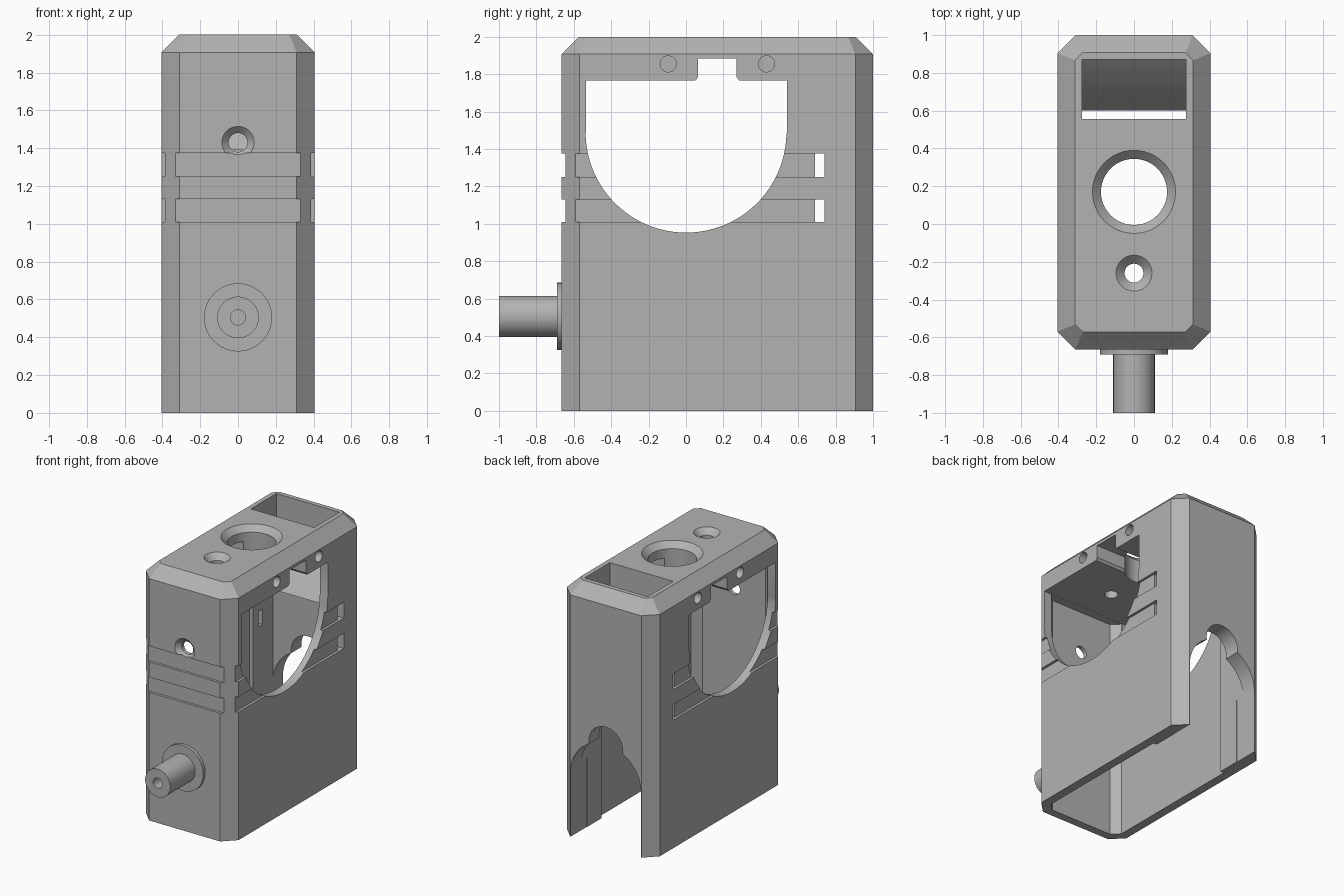
import bpy, bmesh, math
from mathutils import Vector, Matrix

cube = bpy.data.objects.get("Cube")
if cube:
    bpy.data.objects.remove(cube, do_unlink=True)

grey = bpy.data.materials.new("plain_grey")
grey.use_nodes = True
grey.diffuse_color = (0.45, 0.45, 0.45, 1)
grey.node_tree.nodes["Principled BSDF"].inputs["Base Color"].default_value = grey.diffuse_color


def finish(name, bm):
    bmesh.ops.recalc_face_normals(bm, faces=bm.faces[:])
    mesh = bpy.data.meshes.new(name)
    bm.to_mesh(mesh)
    bm.free()
    mesh.materials.append(grey)
    ob = bpy.data.objects.new(name, mesh)
    bpy.context.collection.objects.link(ob)
    return ob


def prism_mesh(pts, axis, lo, hi):
    """Extrude a flat outline along one axis."""
    place = {"x": lambda a, b, t: (t, a, b),
             "y": lambda a, b, t: (a, t, b),
             "z": lambda a, b, t: (a, b, t)}[axis]
    bm = bmesh.new()
    rings = [[bm.verts.new(place(a, b, t)) for a, b in pts] for t in (lo, hi)]
    n = len(pts)
    for ring in rings:
        bm.faces.new(ring)
    for i in range(n):
        j = (i + 1) % n
        bm.faces.new((rings[0][i], rings[0][j], rings[1][j], rings[1][i]))
    return bm


def prism(name, pts, axis, lo, hi):
    return finish(name, prism_mesh(pts, axis, lo, hi))


def box(name, x0, x1, y0, y1, z0, z1):
    return prism(name, [(x0, y0), (x1, y0), (x1, y1), (x0, y1)], "z", z0, z1)


def cone(name, start, end, r0, r1, seg=48):
    """Cylinder or cone between two points."""
    a, b = Vector(start), Vector(end)
    d = b - a
    bm = bmesh.new()
    m = Matrix.Translation((a + b) / 2) @ d.to_track_quat("Z", "Y").to_matrix().to_4x4()
    bmesh.ops.create_cone(bm, cap_ends=True, segments=seg, radius1=r0, radius2=r1,
                          depth=d.length, matrix=m)
    return finish(name, bm)


def arc(cx, cz, r, a0, a1, n=32):
    angles = [math.radians(a0 + (a1 - a0) * i / n) for i in range(n + 1)]
    return [(cx + r * math.cos(a), cz + r * math.sin(a)) for a in angles]


def octagon(x, y0, y1, c):
    return [(-x + c, y0), (x - c, y0), (x, y0 + c), (x, y1 - c),
            (x - c, y1), (-x + c, y1), (-x, y1 - c), (-x, y0 + c)]


def cut(target, cutter):
    cutter.hide_render = True
    mod = target.modifiers.new("cut", "BOOLEAN")
    mod.operation, mod.solver, mod.object = "DIFFERENCE", "EXACT", cutter
    dg = bpy.context.evaluated_depsgraph_get()
    mesh = bpy.data.meshes.new_from_object(target.evaluated_get(dg))
    target.modifiers.clear()
    target.data = mesh
    bpy.data.objects.remove(cutter, do_unlink=True)


# Housing shell with chamfered corners and top rim
bm = prism_mesh(octagon(0.405, -0.665, 1.0, 0.095), "z", 0, 2)
bmesh.ops.recalc_face_normals(bm, faces=bm.faces[:])
rim = [e for e in bm.edges if all(v.co.z > 1.99 for v in e.verts)]
bmesh.ops.bevel(bm, geom=rim, offset=0.093, segments=1, affect="EDGES")
housing = finish("housing", bm)

# Inner cavity, narrower toward the back
cut(housing, prism("cavity", octagon(0.335, -0.6, 0.62, 0.06)[:4] + [(0.335, 0.62), (-0.335, 0.62)]
                   + octagon(0.335, -0.6, 0.62, 0.06)[-1:], "z", -0.1, 1.765))
cut(housing, box("rear_cavity", -0.305, 0.305, 0.5, 0.872, -0.1, 1.765))

# Large rounded side windows with a notch above
window = [(-0.535, 1.766), (-0.535, 1.49)] + arc(0, 1.49, 0.537, 181, 359, 48) + [
    (0.54, 1.49), (0.54, 1.766), (0.285, 1.766), (0.27, 1.785), (0.27, 1.885),
    (0.065, 1.885), (0.065, 1.785), (0.05, 1.766)]
cut(housing, prism("window", window, "x", -0.6, 0.6))

# Strap grooves around the front and sides, with slots through the sides
for z0, z1 in ((1.01, 1.13), (1.25, 1.375)):
    cut(housing, box("front_groove", -0.5, 0.5, -0.8, -0.645, z0, z1))
    for s in (-1, 1):
        x0, x1 = sorted((s * 0.385, s * 0.6))
        cut(housing, box("side_groove", x0, x1, -0.8, 0.74, z0, z1))
    cut(housing, box("strap_slot", -0.6, 0.6, 0.69, 0.74, z0, z1))

# Round-topped doorway in the back
cut(housing, prism("doorway", [(0.308, -0.1)] + arc(0, 0.505, 0.308, 0, 180) + [(-0.308, -0.1)],
                   "y", 0.8, 1.1))
cut(housing, cone("doorway_crown", (0, 0.8, 0.8), (0, 1.1, 0.8), 0.147, 0.147))

# Top openings: pocket and two countersunk holes
cut(housing, box("pocket", -0.275, 0.275, 0.555, 0.87, 1.7, 2.1))
for y, r_out, r_in in ((0.17, 0.22, 0.175), (-0.26, 0.095, 0.05)):
    cut(housing, cone("top_hole", (0, y, 1.7), (0, y, 2.1), r_in, r_in))
    depth = r_out - r_in
    cut(housing, cone("top_sink", (0, y, 2 - depth), (0, y, 2.01), r_in, r_out + 0.01))

# Countersunk hole in the front
cut(housing, cone("front_hole", (0, -0.8, 1.43), (0, -0.5, 1.43), 0.05, 0.05))
cut(housing, cone("front_sink", (0, -0.675, 1.43), (0, -0.63, 1.43), 0.095, 0.05))

# Blind screw holes beside the notch
for y in (-0.095, 0.43):
    for s in (-1, 1):
        cut(housing, cone("screw_hole", (s * 0.25, y, 1.855), (s * 0.5, y, 1.855), 0.043, 0.043, 32))

# Sloped chute under the top pocket
chute = prism("chute", [(0.6, 1.39), (0.93, 1.39), (0.93, 1.8), (0.87, 1.76)], "x", -0.32, 0.32)

# Front spout with flange and bore
flange = cone("spout_flange", (0, -0.69, 0.505), (0, -0.65, 0.505), 0.18, 0.18)
spout = cone("spout", (0, -1.0, 0.505), (0, -0.65, 0.505), 0.11, 0.11)
cut(spout, cone("bore", (0, -1.1, 0.505), (0, -0.68, 0.505), 0.04, 0.04, 32))

# Smooth round walls, keep hard edges
bpy.ops.object.select_all(action="DESELECT")
for ob in (housing, chute, flange, spout):
    ob.select_set(True)
bpy.context.view_layer.objects.active = housing
bpy.ops.object.shade_smooth_by_angle(angle=math.radians(25))
